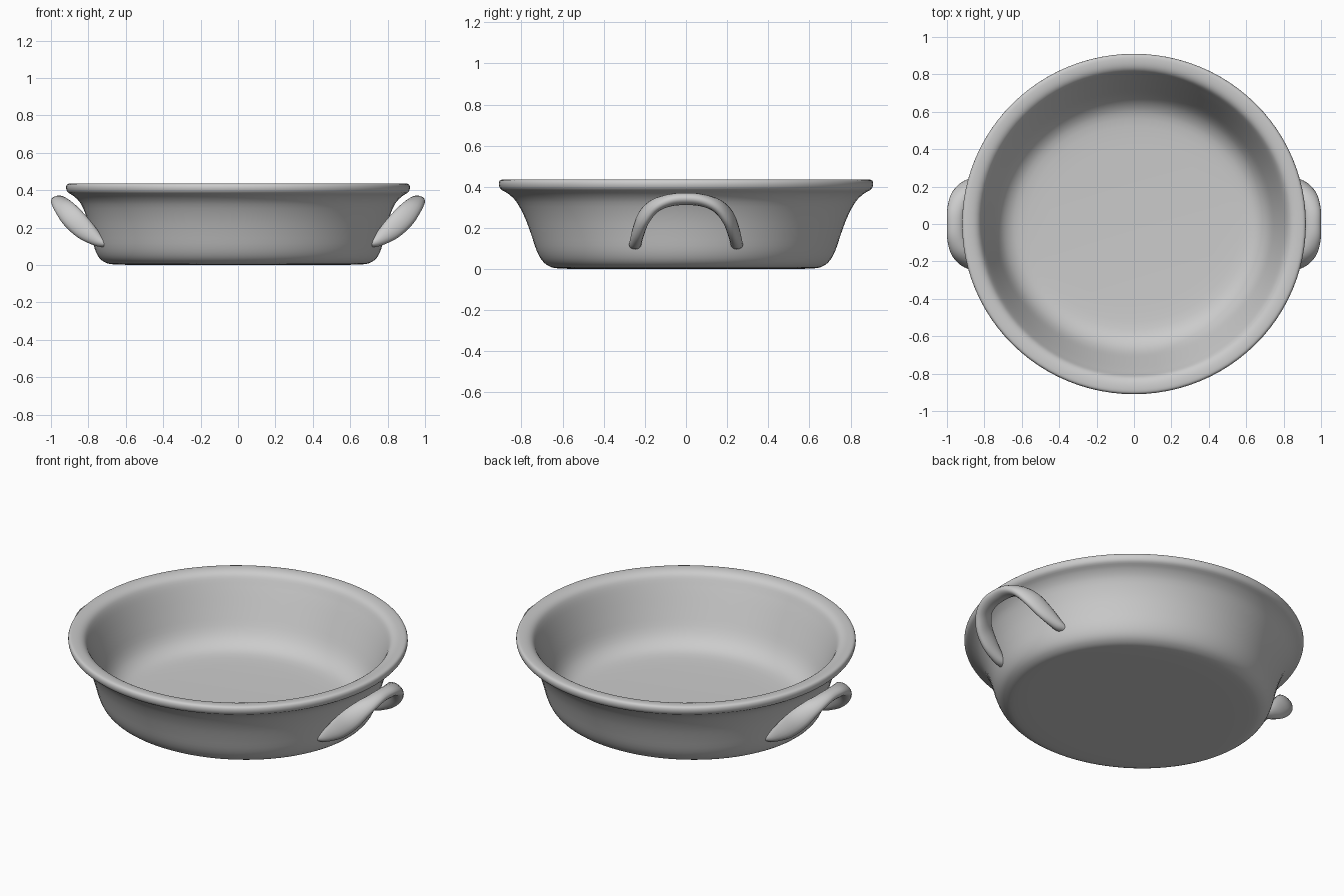
import bpy, bmesh, math
from mathutils import Vector

if "Cube" in bpy.data.objects:
    bpy.data.objects.remove(bpy.data.objects["Cube"])


def smooth_path(pts, steps):
    """Catmull-Rom interpolation through the control points."""
    p = [Vector(q) for q in pts]
    p = [2 * p[0] - p[1]] + p + [2 * p[-1] - p[-2]]
    out = []
    for i in range(1, len(p) - 2):
        a, b, c, d = p[i - 1:i + 3]
        for s in range(steps):
            t = s / steps
            out.append(0.5 * (2 * b + (c - a) * t + (2 * a - 5 * b + 4 * c - d) * t * t
                              + (3 * b - a - 3 * c + d) * t ** 3))
    return out + [p[-2]]


def finish(bm, name):
    bmesh.ops.recalc_face_normals(bm, faces=bm.faces)
    me = bpy.data.meshes.new(name)
    bm.to_mesh(me)
    bm.free()
    for f in me.polygons:
        f.use_smooth = True
    ob = bpy.data.objects.new(name, me)
    bpy.context.collection.objects.link(ob)
    return ob


def bridge(bm, rings):
    for a, b in zip(rings, rings[1:]):
        n = len(a)
        for i in range(n):
            bm.faces.new((a[i], a[(i + 1) % n], b[(i + 1) % n], b[i]))


# Dish: outer wall and rolled rim, then inner wall and floor; slightly oval towards the base
outer = [(0.50, 0.0), (0.62, 0.003), (0.665, 0.013), (0.70, 0.04), (0.728, 0.09),
         (0.755, 0.17), (0.785, 0.25), (0.825, 0.325), (0.865, 0.365), (0.90, 0.386),
         (0.911, 0.405), (0.91, 0.425), (0.897, 0.435), (0.86, 0.434)]
inner = [(0.83, 0.422), (0.81, 0.395), (0.785, 0.33), (0.75, 0.23), (0.715, 0.14),
         (0.67, 0.085), (0.60, 0.056), (0.45, 0.047)]
SEG, STEPS = 96, 3
bm = bmesh.new()
rings = []
for k, (r, z) in enumerate(smooth_path(outer + inner, STEPS)):
    low = max(0, 1 - z / 0.38)
    if k < len(outer) * STEPS:
        kx, ky = 1.008 + 0.06 * low, 0.998
    else:
        kx, ky = 1.008 + 0.01 * low, 0.998 - 0.07 * low
    rings.append([bm.verts.new((kx * r * math.cos(2 * math.pi * i / SEG),
                                ky * r * math.sin(2 * math.pi * i / SEG), z))
                  for i in range(SEG)])
bridge(bm, rings)
for ring, z in ((rings[0], 0.0), (rings[-1], 0.045)):
    c = bm.verts.new((0, 0, z))
    for i in range(SEG):
        bm.faces.new((ring[i], ring[(i + 1) % SEG], c))
finish(bm, "dish")

# Handles: flattened strap swept over an arch; (x, y, z, half width, tilt in degrees)
half = [(0.705, 0.247, 0.112, 0.018, -46), (0.75, 0.244, 0.133, 0.034, -46),
        (0.82, 0.230, 0.188, 0.055, -45), (0.885, 0.203, 0.253, 0.060, -40),
        (0.93, 0.150, 0.308, 0.053, -22), (0.951, 0.075, 0.335, 0.048, -2)]
arch = half + [(0.954, 0, 0.341, 0.046, 4)] + [(x, -y, z, w, t) for x, y, z, w, t in reversed(half)]
THICK, SIDES = 0.03, 16


def handle(name, side):
    path = smooth_path(arch, 5)
    bm = bmesh.new()
    rings = []
    for k, p in enumerate(path):
        tangent = (path[min(k + 1, len(path) - 1)] - path[max(k - 1, 0)]).xyz.normalized()
        t = math.radians(p[4])
        wide = Vector((math.cos(t), 0, math.sin(t)))
        wide = (wide - tangent * wide.dot(tangent)).normalized()
        thin = tangent.cross(wide)
        ring = []
        for i in range(SIDES):
            a = 2 * math.pi * i / SIDES
            v = p.xyz + wide * (p[3] * math.cos(a)) + thin * (THICK * math.sin(a))
            ring.append(bm.verts.new((side * v.x, v.y, v.z)))
        rings.append(ring)
    bridge(bm, rings)
    bm.faces.new(rings[0])
    bm.faces.new(rings[-1])
    finish(bm, name)


handle("right_handle", 1)
handle("left_handle", -1)
